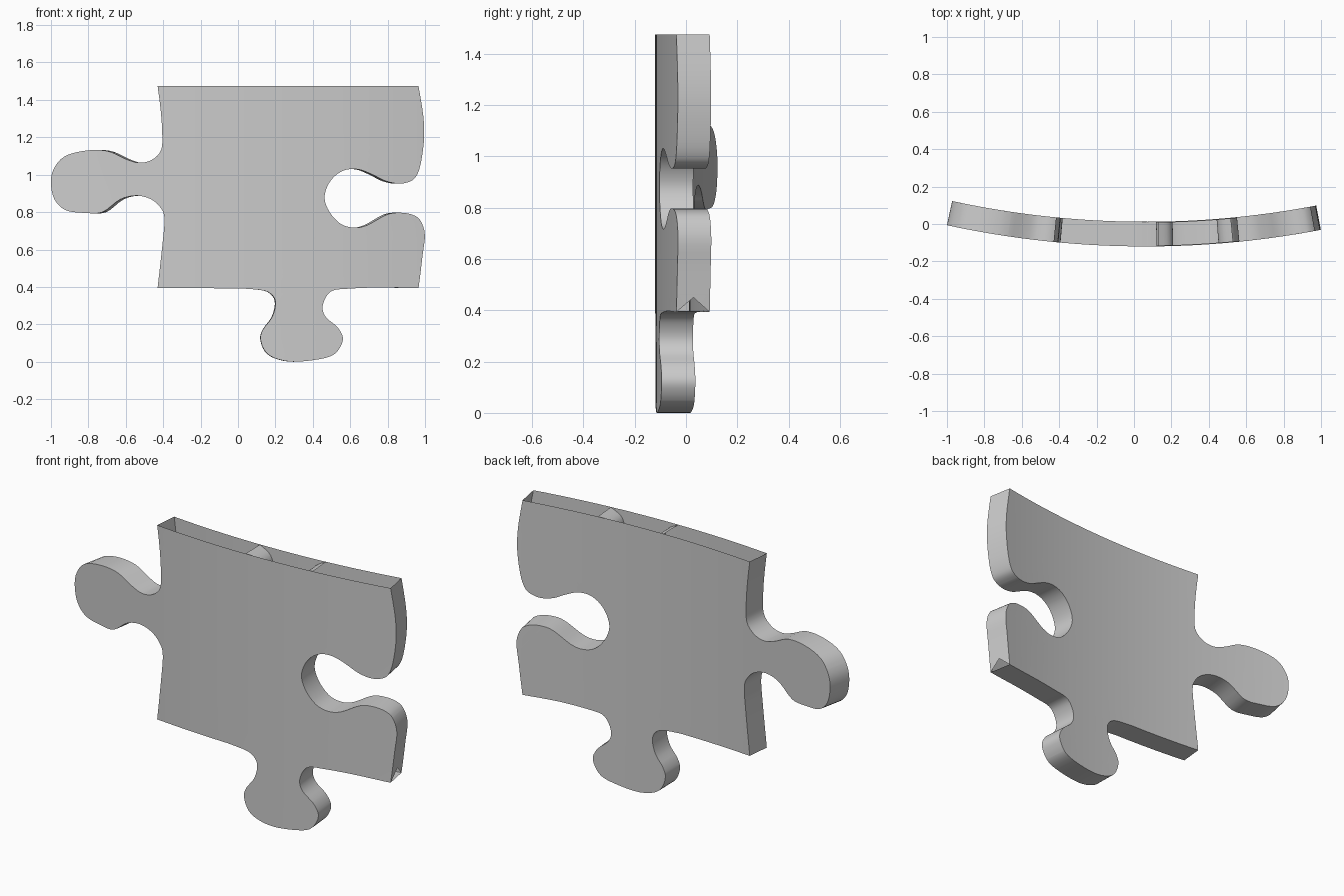
import bpy
import bmesh
import math
from mathutils import Vector

RADIUS = 5.0      # radius of the bent front sheet
THICK = 0.132     # sheet thickness
AXIS_X = 0.06     # x of the bend axis
FRONT_Y = -0.12   # foremost point of the sheet
TOP = 1.475

if "Cube" in bpy.data.objects:
    bpy.data.objects.remove(bpy.data.objects["Cube"])

grey = bpy.data.materials.new("plain grey")
grey.use_nodes = True
grey.diffuse_color = (0.6, 0.6, 0.6, 1)
grey.node_tree.nodes["Principled BSDF"].inputs["Base Color"].default_value = grey.diffuse_color


def spline(points, steps=4):
    """Smooth curve passing through every point."""
    pts = [Vector(p) for p in points]
    pts = [pts[0]] + pts + [pts[-1]]
    out = []
    for a, b, c, d in zip(pts, pts[1:], pts[2:], pts[3:]):
        for i in range(steps):
            t = i / steps
            out.append(b + (c - a) * t / 2
                       + (a * 2 - b * 5 + c * 4 - d) * t * t / 2
                       + (b * 3 - a - c * 3 + d) * t ** 3 / 2)
    return out + [pts[-1]]


def bend(bm):
    """Wrap the flat sheet (depth running along y) round a vertical axis."""
    for v in bm.verts:
        angle = math.asin((v.co.x - AXIS_X) / RADIUS)
        r = RADIUS - THICK * v.co.y
        v.co.x = AXIS_X + r * math.sin(angle)
        v.co.y = FRONT_Y + RADIUS - r * math.cos(angle)


def finish(bm, name):
    bend(bm)
    mesh = bpy.data.meshes.new(name)
    bm.to_mesh(mesh)
    bm.free()
    mesh.materials.append(grey)
    obj = bpy.data.objects.new(name, mesh)
    bpy.context.collection.objects.link(obj)
    bpy.ops.object.select_all(action='DESELECT')
    obj.select_set(True)
    bpy.context.view_layer.objects.active = obj
    bpy.ops.object.shade_smooth_by_angle(angle=math.radians(30))
    return obj


# Left side with its round tab, from the top corner down
left_side = [(-.43, TOP), (-.415, 1.36), (-.406, 1.24), (-.41, 1.135),
             (-.46, 1.08), (-.53, 1.064), (-.6, 1.084), (-.7, 1.127),
             (-.82, 1.128), (-.93, 1.096), (-.987, 1.027), (-1, .95),
             (-.98, .866), (-.92, .81), (-.82, .796), (-.725, .8),
             (-.63, .868), (-.54, .888), (-.46, .866), (-.41, .818),
             (-.393, .76), (-.404, .626), (-.43, .395)]
# Bottom side with its wide tab, running to the right
bottom_side = [(.02, .392), (.14, .38), (.19, .348), (.2, .3), (.18, .235),
               (.136, .176), (.12, .123), (.147, .053), (.206, .016),
               (.3, 0), (.43, .013), (.51, .037), (.55, .085), (.56, .134),
               (.53, .187), (.473, .235), (.452, .285), (.468, .342),
               (.505, .38), (.58, .39), (.75, .397), (.965, .393)]
# Right side with its socket, running up
right_side = [(.974, .46), (.987, .57), (.999, .68), (.976, .754),
              (.933, .786), (.864, .797), (.794, .786), (.69, .73),
              (.618, .717), (.548, .738), (.49, .8), (.463, .872),
              (.479, .94), (.52, .995), (.58, 1.027), (.65, 1.027),
              (.72, 1), (.79, .966), (.864, .952), (.928, .968),
              (.96, 1.005), (.981, 1.08), (.995, 1.2), (.99, 1.32),
              (.965, TOP)]

# Puzzle body: outline filled and extruded through the thickness
bm = bmesh.new()
outline = spline(left_side) + spline(bottom_side) + spline(right_side)
face = bm.faces.new([bm.verts.new((p.x, 0, p.y)) for p in outline])
back = bmesh.ops.extrude_face_region(bm, geom=[face], use_keep_orig=True)["geom"]
for v in back:
    if isinstance(v, bmesh.types.BMVert):
        v.co.y = 1
bmesh.ops.recalc_face_normals(bm, faces=bm.faces[:])

# The top edge is left open
open_top = [f for f in bm.faces if all(v.co.z > TOP - .001 for v in f.verts)]
bmesh.ops.delete(bm, geom=open_top, context='FACES')

# Small triangular gap at the foot of the right edge
foot = [f for f in bm.faces if len(f.verts) == 4 and abs(f.normal.x) > .9
        and f.calc_center_median().x > .9 and f.calc_center_median().z < .45]
poked = bmesh.ops.poke(bm, faces=foot)
for v in poked["verts"]:
    v.co.z = .45
    v.co.x = .973
gap = [f for f in poked["faces"] if sum(v.co.z < .4 for v in f.verts) == 2]
bmesh.ops.delete(bm, geom=gap, context='FACES')

# Cut both sheets into upright strips so they can bend
bmesh.ops.triangulate(bm, faces=[f for f in bm.faces if len(f.verts) > 4])
for i in range(-13, 14):
    bmesh.ops.bisect_plane(bm, geom=bm.verts[:] + bm.edges[:] + bm.faces[:],
                           plane_co=(i * .075, 0, 0), plane_no=(1, 0, 0), dist=1e-5)
finish(bm, "puzzle_body")

# Inner wall of the covered top socket
socket = [(.13, TOP), (.19, 1.44), (.21, 1.385), (.18, 1.31), (.136, 1.25),
          (.12, 1.2), (.147, 1.13), (.206, 1.09), (.3, 1.08), (.44, 1.09),
          (.55, 1.16), (.56, 1.21), (.53, 1.28), (.48, 1.33), (.452, 1.385),
          (.47, 1.44), (.53, TOP)]
bm = bmesh.new()
rows = [[bm.verts.new((p.x, d, p.y)) for d in (.02, .98)] for p in spline(socket)]
for a, b in zip(rows, rows[1:]):
    bm.faces.new((a[0], b[0], b[1], a[1]))
finish(bm, "top_socket_wall")
